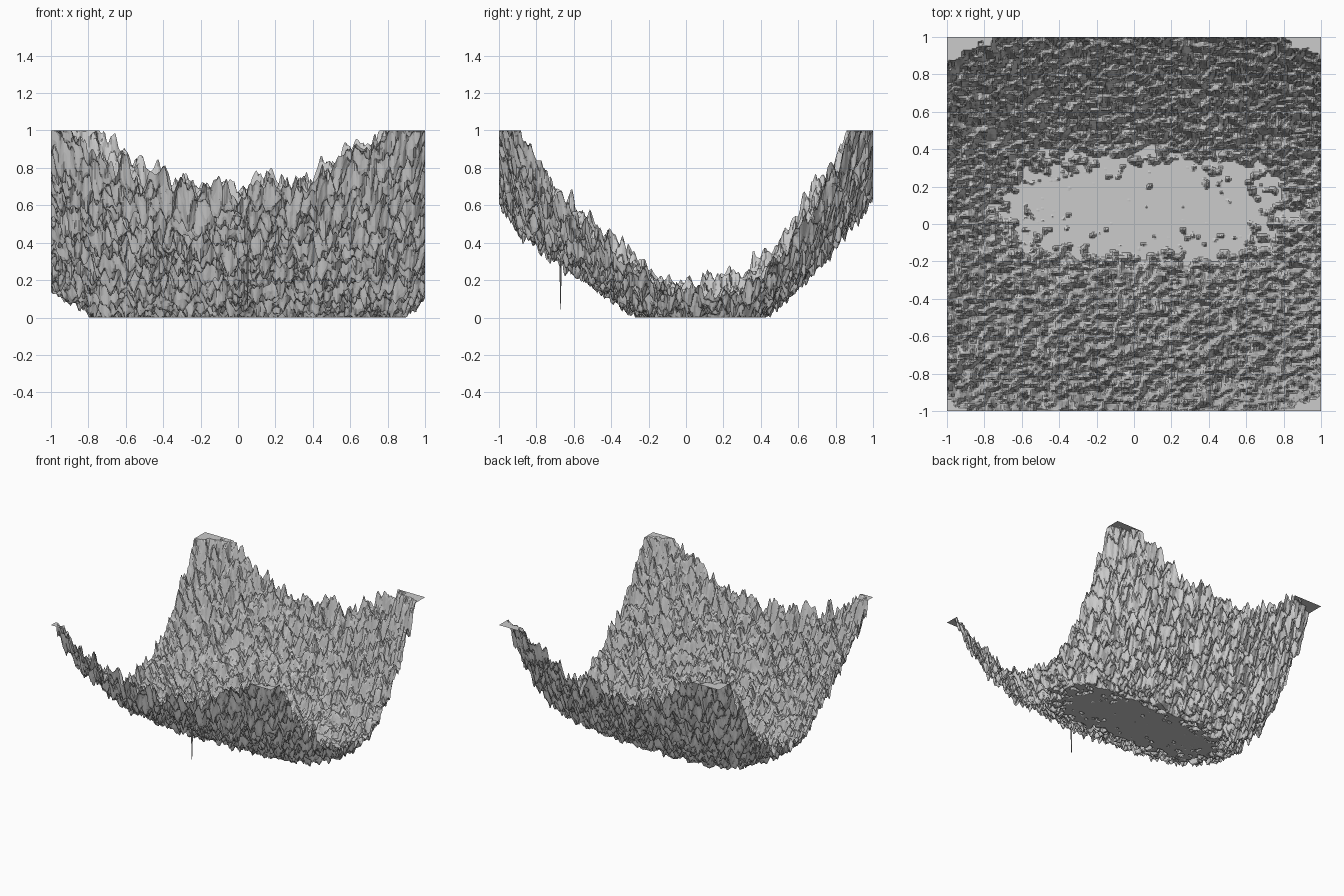
import bpy, bmesh
from mathutils import Vector, noise

if "Cube" in bpy.data.objects:
    bpy.data.objects.remove(bpy.data.objects["Cube"])

CELLS = 255                      # quads along each side

# Height along the middle of the trough, front to back (y, z)
TROUGH = [(-1, .68), (-.9, .51), (-.8, .44), (-.6, .29), (-.4, .15),
          (-.26, .05), (-.12, -.03), (.1, -.07), (.3, -.03), (.43, .05),
          (.6, .2), (.8, .43), (.9, .56), (1, .69)]


def trough(y):
    for (y0, z0), (y1, z1) in zip(TROUGH, TROUGH[1:]):
        if y <= y1 + 1e-4:
            return z0 + (z1 - z0) * (y - y0) / (y1 - y0)
    return TROUGH[-1][1]


def valley(x, y):
    """Flat-bottomed trough with upturned sides and lifted corners."""
    dx = x - 0.04
    lift = 0.2 if x < 0 and y < 0 else 0.45      # front left corner is lower
    return trough(y) + 0.23 * dx ** 4 + lift * y ** 4 * x * x


def roughness(x, y):
    """Fine rocky noise in two sizes."""
    big = noise.noise(Vector((x * 20 + 3.3, y * 25 + 7.7, 0.5)))
    small = noise.noise(Vector((x * 45 + 11.1, y * 52 + 2.9, 4.5)))
    return 0.11 * big + 0.06 * small


# Square sheet of terrain, rougher when higher, clipped at floor and top
bm = bmesh.new()
bmesh.ops.create_grid(bm, x_segments=CELLS, y_segments=CELLS, size=1)
for v in bm.verts:
    x, y = v.co.x, v.co.y
    h = valley(x, y)
    amount = 0.7 + 0.35 * min(1, max(0, h / 0.5))
    v.co.z = min(1.0, max(0.0, h + amount * roughness(x, y)))

# Single deep pit near the front
pit = min(bm.verts, key=lambda v: (v.co.x - 0.05) ** 2 + (v.co.y + 0.67) ** 2)
pit.co.z = 0.0

mesh = bpy.data.meshes.new("terrain")
bm.to_mesh(mesh)
bm.free()
terrain = bpy.data.objects.new("terrain", mesh)
bpy.context.collection.objects.link(terrain)
